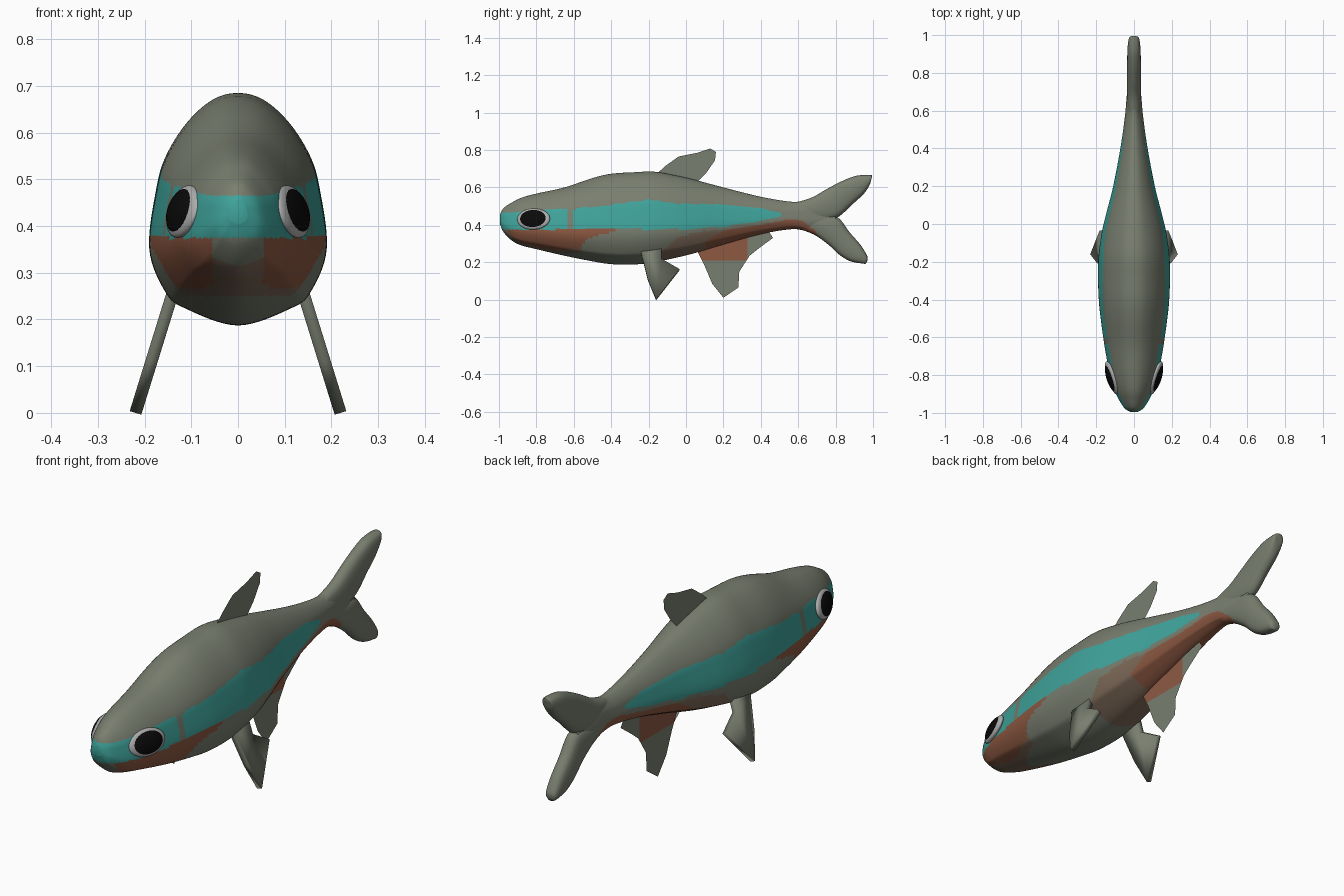
import bpy, bmesh, math
from mathutils import Euler, Vector

if "Cube" in bpy.data.objects:
    bpy.data.objects.remove(bpy.data.objects["Cube"])


def material(name, r, g, b):
    mat = bpy.data.materials.new(name)
    mat.use_nodes = True
    mat.diffuse_color = (r, g, b, 1)
    mat.node_tree.nodes["Principled BSDF"].inputs["Base Color"].default_value = (r, g, b, 1)
    return mat


grey = material("olive grey", 0.19, 0.21, 0.16)
teal = material("teal", 0.05, 0.37, 0.33)
orange = material("rust orange", 0.27, 0.10, 0.055)
tan = material("dull tan", 0.21, 0.145, 0.10)
black = material("black", 0.003, 0.003, 0.003)
silver = material("silver", 0.42, 0.42, 0.42)
SKIN = [grey, teal, orange, tan]
GREY, TEAL, ORANGE, TAN = range(4)


def finish(bm, name, mats, angle=180, mirror=False):
    mesh = bpy.data.meshes.new(name)
    bm.to_mesh(mesh)
    bm.free()
    obj = bpy.data.objects.new(name, mesh)
    bpy.context.collection.objects.link(obj)
    for m in mats:
        mesh.materials.append(m)
    bpy.ops.object.select_all(action="DESELECT")
    obj.select_set(True)
    bpy.context.view_layer.objects.active = obj
    bpy.ops.object.shade_smooth_by_angle(angle=math.radians(angle))
    if mirror:
        obj.modifiers.new("mirror", "MIRROR")
    return obj


def spline(points, steps, closed=False):
    """Catmull-Rom curve through tuples of any length."""
    pts = [Vector(p) for p in points]
    n, out = len(pts), []
    for i in range(n if closed else n - 1):
        if closed:
            a, b, c, d = (pts[(i + k) % n] for k in (-1, 0, 1, 2))
        else:
            a, b, c, d = pts[max(i - 1, 0)], pts[i], pts[i + 1], pts[min(i + 2, n - 1)]
        for s in range(steps):
            t = s / steps
            out.append(b + (c - a) * (t / 2) + (a * 2 - b * 5 + c * 4 - d) * (t * t / 2)
                       + (b * 3 - a - c * 3 + d) * (t ** 3 / 2))
    return out if closed else out + [pts[-1]]


def along(y, table):
    """Linear lookup in a list of (y, value)."""
    if y <= table[0][0]:
        return table[0][1]
    for (a, u), (b, v) in zip(table, table[1:]):
        if y <= b:
            return u + (v - u) * (y - a) / (b - a)
    return table[-1][1]


# Skin markings as edges running along the length
STRIPE_TOP = [(-.61, .475), (-.57, .49), (-.4, .508), (-.2, .535), (-.05, .513), (.2, .51), (.4, .49), (.5, .465)]
STRIPE_LOW = [(-.61, .385), (-.2, .375), (0, .377), (.2, .39), (.4, .42), (.5, .445)]
CHEEK_LOW = [(-.95, .33), (-.85, .29), (-.7, .265), (-.58, .27), (-.52, .33), (-.38, .365)]
REAR_TOP = [(.1, .31), (.2, .37), (.4, .40), (.55, .43), (.62, .425), (.7, .36)]
FLANK_TOP = [(-.15, .24), (-.05, .33), (.1, .37), (.2, .37)]


def marking(p):
    x, y, z = abs(p.x), p.y, p.z
    if y < -.635 and .375 < z < along(y, [(-.95, .465), (-.72, .485)]):
        return TEAL
    if -.61 < y < .5 and along(y, STRIPE_LOW) < z < along(y, STRIPE_TOP):
        return TEAL
    if y < -.38 and x > .055 and along(y, CHEEK_LOW) < z < .38:
        return ORANGE
    if -.93 < y < -.55 and .25 < z < .33:
        return TAN
    if .1 < y < .7 and z < along(y, REAR_TOP):
        return ORANGE
    if -.15 < y < .2 and z < along(y, FLANK_TOP):
        return TAN
    return GREY


def loft(name, stations, half_profile, steps, around):
    """Stations are (low y, low z, high y, high z, half width)."""
    ring = half_profile + [(-w, t) for w, t in half_profile[-2:0:-1]]
    ring = spline(ring, around, closed=True)
    bm = bmesh.new()
    rows = []
    for ly, lz, hy, hz, width in spline(stations, steps):
        rows.append([bm.verts.new((w * width, ly + (hy - ly) * t, lz + (hz - lz) * t)) for w, t in ring])
    n = len(ring)
    for a, b in zip(rows, rows[1:]):
        for i in range(n):
            j = (i + 1) % n
            bm.faces.new((a[i], a[j], b[j], b[i]))
    bm.faces.new(rows[0])
    bm.faces.new(rows[-1])
    bmesh.ops.recalc_face_normals(bm, faces=bm.faces)
    for f in bm.faces:
        f.material_index = marking(f.calc_center_median())
    return finish(bm, name, SKIN)


# Body: (y, belly, back, half width)
BODY = [(-.995, .405, .455, .02), (-.975, .36, .49, .05), (-.93, .315, .52, .08), (-.88, .29, .545, .103),
        (-.8, .27, .567, .127), (-.65, .235, .60, .155), (-.5, .205, .65, .176), (-.4, .19, .673, .186),
        (-.28, .188, .681, .19), (-.17, .2, .684, .187), (-.05, .225, .663, .171), (.05, .25, .64, .148),
        (.2, .295, .60, .11), (.4, .35, .55, .072), (.57, .377, .523, .048), (.68, .365, .53, .038),
        (.8, .41, .47, .022)]
EGG = [(0, 0), (.6, .075), (.82, .145), (1, .33), (.92, .59), (.81, .73), (.58, .87), (.29, .97), (0, 1)]
loft("body", [(y, lo, y, hi, w) for y, lo, hi, w in BODY], EGG, 10, 8)

# Forked tail
OVAL = [(0, 0), (.7, .1), (1, .35), (1, .65), (.7, .9), (0, 1)]
loft("tail_upper_lobe", [(.58, .42, .57, .515, .03), (.72, .42, .67, .545, .035), (.81, .44, .75, .59, .036),
                         (.89, .51, .83, .632, .035), (.95, .565, .91, .662, .033), (.98, .61, .985, .667, .026),
                         (.99, .64, .995, .66, .012)], OVAL, 8, 5)
loft("tail_lower_lobe", [(.58, .385, .58, .45, .03), (.68, .35, .72, .45, .035), (.76, .295, .81, .44, .036),
                         (.82, .24, .875, .36, .035), (.88, .205, .935, .29, .033), (.945, .193, .968, .235, .026),
                         (.962, .192, .97, .21, .012)], OVAL, 8, 5)


def outline_face(points):
    bm = bmesh.new()
    f = bm.faces.new([bm.verts.new((0, y, z)) for y, z in points])
    f.normal_update()
    if f.normal.x < 0:
        f.normal_flip()
    return bm, f


def fin(name, points, half, rim, cuts=()):
    """Upright fin with chamfered edges; cuts are (point, normal) colour lines."""
    bm, f = outline_face(points)
    bmesh.ops.inset_region(bm, faces=[f], thickness=rim, depth=half, use_even_offset=True)
    for co, no in cuts:
        bmesh.ops.bisect_plane(bm, geom=bm.verts[:] + bm.edges[:] + bm.faces[:], plane_co=co, plane_no=no)
    if cuts:
        for g in bm.faces:
            c = g.calc_center_median()
            g.material_index = ORANGE if c.z > .21 and c.y < .33 else GREY
    return finish(bm, name, SKIN, 55, mirror=True)


fin("dorsal_fin", [(-.17, .66), (-.11, .715), (-.04, .765), (.06, .785), (.13, .808), (.16, .79),
                   (.155, .745), (.11, .68), (.05, .62)], .021, .02)
fin("anal_fin", [(.05, .28), (.1, .18), (.14, .085), (.2, .01), (.28, .065), (.285, .15), (.34, .235),
                 (.39, .275), (.465, .33), (.44, .37), (.2, .36)], .028, .03,
    [((0, 0, .21), (0, 0, 1)), ((0, .33, 0), (0, 1, 0))])

# Splayed pelvic fins
bm, f = outline_face([(-.24, .32), (-.24, .25), (-.205, .11), (-.16, 0), (-.035, .16), (-.13, .215), (-.13, .32)])
for v in bm.verts:
    v.co.x = .142 + .31 * (.25 - v.co.z)
fins = finish(bm, "pelvic_fins", SKIN, 40)
solid = fins.modifiers.new("thickness", "SOLIDIFY")
solid.thickness, solid.offset = .026, 0
fins.modifiers.new("mirror", "MIRROR")


# Eyes: flattened domes lying against the head
def eye(name, mat, thick, length, height):
    bm = bmesh.new()
    bmesh.ops.create_uvsphere(bm, u_segments=32, v_segments=16, radius=1)
    turn = Euler((0, math.radians(-15), math.radians(-18))).to_matrix()
    for v in bm.verts:
        v.co = turn @ Vector((v.co.x * thick, v.co.y * length, v.co.z * height)) + Vector((.117, -.815, .431))
    return finish(bm, name, [mat], mirror=True)


eye("eye_rings", silver, .02, .092, .058)
eye("pupils", black, .026, .082, .053)
